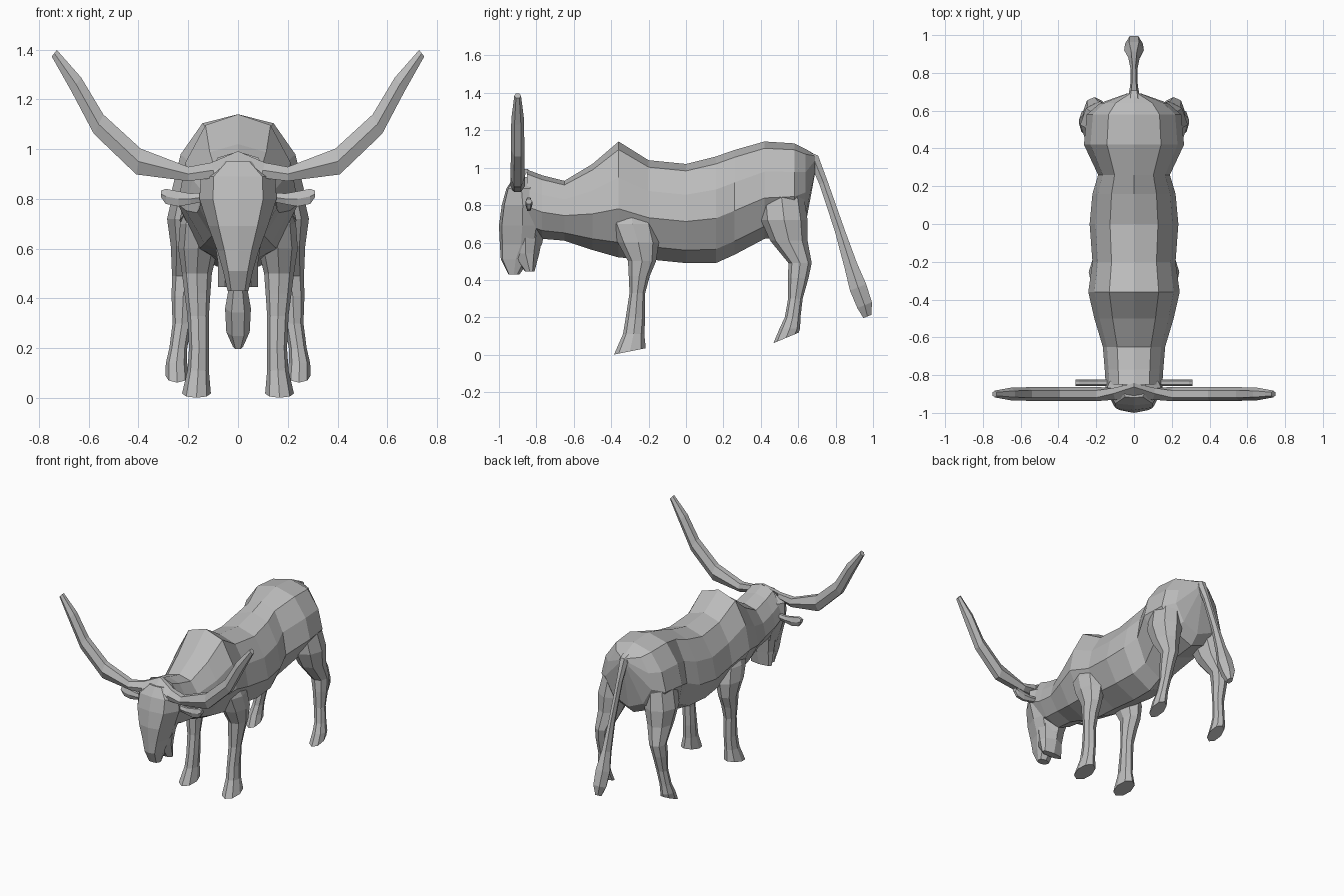
import bpy
import bmesh
from math import cos, sin, pi
from mathutils import Vector

default_cube = bpy.data.objects.get("Cube")
if default_cube:
    bpy.data.objects.remove(default_cube, do_unlink=True)

# One plain colour for the whole animal
hide_grey = bpy.data.materials.new("hide_grey")
hide_grey.use_nodes = True
colour = (0.5, 0.5, 0.5, 1)
hide_grey.diffuse_color = colour
hide_grey.node_tree.nodes["Principled BSDF"].inputs["Base Color"].default_value = colour


def loft(name, rings, mirrored=False, cap_start=True):
    """Skin a list of equal point rings with flat quads and cap the ends."""
    bm = bmesh.new()
    loops = [[bm.verts.new(point) for point in ring] for ring in rings]
    count = len(loops[0])
    for first, second in zip(loops, loops[1:]):
        for i in range(count):
            j = (i + 1) % count
            bm.faces.new((first[i], first[j], second[j], second[i]))
    if cap_start:
        bm.faces.new(loops[0])
    bm.faces.new(loops[-1])
    bmesh.ops.recalc_face_normals(bm, faces=bm.faces)
    mesh = bpy.data.meshes.new(name)
    bm.to_mesh(mesh)
    bm.free()
    mesh.materials.append(hide_grey)
    part = bpy.data.objects.new(name, mesh)
    bpy.context.collection.objects.link(part)
    if mirrored:
        part.modifiers.new("other_side", "MIRROR").use_clip = True
    return part


def ring(centre, side, up, sides=8):
    """Polygon ring around a centre, spanned by two half-axes."""
    centre, side, up = Vector(centre), Vector(side), Vector(up)
    angles = [2 * pi * i / sides for i in range(sides)]
    return [centre + side * cos(a) + up * sin(a) for a in angles]


def symmetric_ring(half):
    """Complete a half outline, listed from centre line to centre line."""
    return half + [Vector((-p.x, p.y, p.z)) for p in reversed(half[1:-1])]


# Body: outline as (share of half width, share of height)
BODY_OUTLINE = [(0, 1), (.54, .93), (.87, .69), (1, .42), (.64, .13), (0, 0)]


def body_ring(y, top, bottom, width):
    return symmetric_ring([Vector((width * across, y, bottom + (top - bottom) * rise))
                           for across, rise in BODY_OUTLINE])


body_sections = [  # y, top, bottom, half width
    (-.85, .99, .65, .15),
    (-.77, .96, .62, .155),
    (-.65, .93, .61, .165),
    (-.5, 1.02, .56, .21),
    (-.36, 1.14, .52, .242),
    (-.2, 1.04, .51, .22),
    (0, 1.02, .49, .235),
    (.16, 1.06, .49, .22),
    (.26, 1.095, .535, .19),
    (.42, 1.14, .62, .265),
    (.58, 1.13, .64, .25),
    (.64, 1.1, .7, .18),
    (.69, 1.07, .97, .04),
]
loft("body", [body_ring(*section) for section in body_sections])

# Head: rings stacked downwards, flat brow in front and narrower throat behind
HEAD_OUTLINE = [(0, 0), (.65, .06), (1, .5), (.85, .8), (0, 1)]


def head_ring(z, front, back, width):
    return symmetric_ring([Vector((width * across, front + (back - front) * depth, z))
                           for across, depth in HEAD_OUTLINE])


head_sections = [  # z, front, back, half width
    (.95, -.92, -.83, .07),
    (.89, -.96, -.8, .15),
    (.8, -.985, -.76, .155),
    (.69, -1, -.75, .12),
    (.59, -.995, -.77, .083),
    (.51, -.99, -.83, .06),
    (.43, -.95, -.89, .042),
]
loft("head", [head_ring(*section) for section in head_sections])

# Lower jaw
jaw_sections = [
    (.64, -.95, -.765, .095),
    (.54, -.93, -.785, .08),
    (.445, -.86, -.81, .08),
]
loft("lower_jaw", [head_ring(*section) for section in jaw_sections])

# Horns: one sweep from the raised crown, meeting its mirror image there
horn_path = [  # x, z, half depth, then the section's upward axis
    (0, .94, .02, (0, .055, .06)),
    (.1, .915, .03, (.01, .02, .035)),
    (.2, .9, .038, (0, 0, .033)),
    (.4, .95, .038, (-.01, 0, .06)),
    (.56, 1.1, .036, (-.022, 0, .045)),
    (.65, 1.26, .034, (-.022, 0, .033)),
    (.738, 1.385, .018, (-.012, 0, .015)),
]
loft("horns",
     [ring((x, -.9, z), (0, deep, 0), up, 6) for x, z, deep, up in horn_path],
     mirrored=True, cap_start=False)

# Ears
ear_path = [  # x, z, half height
    (.12, .81, .02),
    (.19, .8, .025),
    (.24, .8, .035),
    (.29, .81, .035),
    (.31, .82, .015),
]
loft("ears",
     [ring((x, -.84, z), (0, .018, 0), (0, 0, high), 6) for x, z, high in ear_path],
     mirrored=True)


def legs(name, sections, sole_slope):
    """Pair of legs from horizontal rings, the sole sloping up to the back."""
    rings = []
    for z, y, depth, x, width in sections:
        slope = sole_slope if z == sections[-1][0] else 0
        rings.append(ring((x, y, z), (width, 0, 0), (0, depth, depth * slope)))
    return loft(name, rings, mirrored=True)


# Legs: z, y, half depth, x, half width
legs("front_legs", [
    (.8, -.3, .08, .14, .05),
    (.7, -.285, .12, .15, .083),
    (.6, -.255, .11, .16, .08),
    (.5, -.235, .075, .165, .06),
    (.42, -.25, .056, .163, .052),
    (.33, -.26, .042, .16, .043),
    (.2, -.27, .052, .157, .04),
    (.11, -.28, .057, .16, .043),
    (.018, -.3, .085, .167, .058),
], .2)
legs("hind_legs", [
    (.98, .52, .07, .14, .05),
    (.85, .51, .12, .165, .09),
    (.72, .525, .125, .18, .105),
    (.61, .55, .1, .19, .08),
    (.49, .61, .062, .21, .055),
    (.41, .6, .055, .22, .047),
    (.3, .585, .039, .225, .038),
    (.2, .57, .042, .24, .036),
    (.14, .555, .055, .247, .043),
    (.09, .535, .068, .245, .047),
], .42)

# Tail with a tuft at the end
tail_path = [  # y, z, half width, half depth
    (.6, 1.085, .05, .03),
    (.68, 1.055, .03, .03),
    (.735, .92, .02, .025),
    (.82, .67, .018, .028),
    (.88, .48, .03, .038),
    (.92, .36, .052, .05),
    (.955, .265, .047, .045),
    (.97, .205, .02, .025),
]
loft("tail",
     [ring((0, y, z), (wide, 0, 0), (0, deep, deep * .4), 6)
      for y, z, wide, deep in tail_path])
